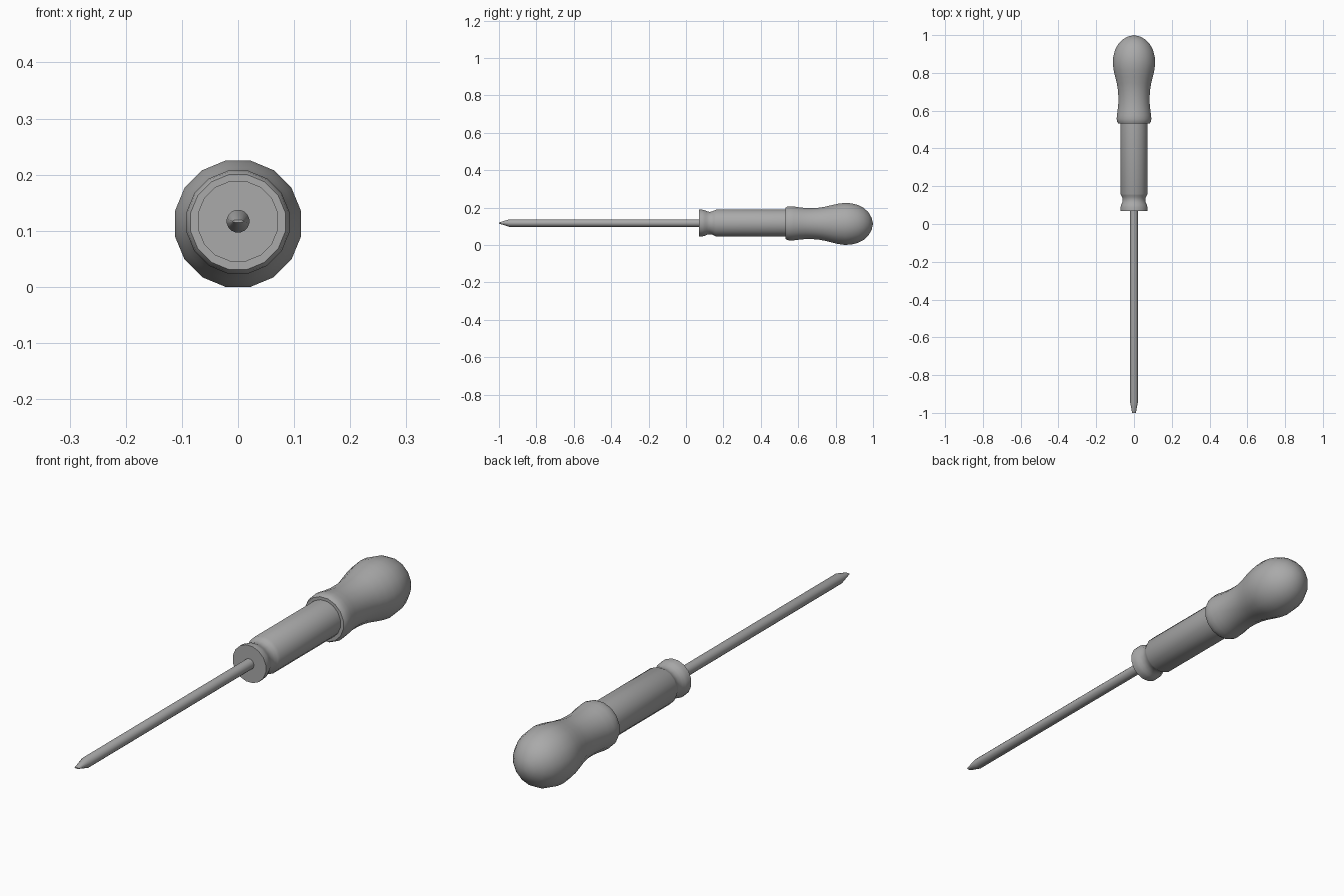
import bpy, bmesh, math

if "Cube" in bpy.data.objects:
    bpy.data.objects.remove(bpy.data.objects["Cube"])

SIDES = 16

grey = bpy.data.materials.new("dark_grey")
grey.diffuse_color = (0.4, 0.4, 0.4, 1)
grey.use_nodes = True
grey.node_tree.nodes["Principled BSDF"].inputs["Base Color"].default_value = grey.diffuse_color


def lathe(name, profile, axis, squash=None, angle=40):
    """Turn (y, radius) points around a lengthwise axis; axis(y) gives its height."""
    squash = squash or {}
    bm = bmesh.new()
    rings = []
    for i, (y, r) in enumerate(profile):
        if r == 0:
            rings.append([bm.verts.new((0, y, axis(y)))])
            continue
        k = squash.get(i, 1)
        ring = []
        for s in range(SIDES):
            a = 2 * math.pi * (s + 0.5) / SIDES
            ring.append(bm.verts.new((r * math.cos(a), y, axis(y) + k * r * math.sin(a))))
        rings.append(ring)
    for a, b in zip(rings, rings[1:]):
        for s in range(SIDES):
            t = (s + 1) % SIDES
            if len(b) == 1:
                bm.faces.new((a[s], a[t], b[0]))
            else:
                bm.faces.new((a[s], a[t], b[t], b[s]))
    for end in (rings[0], rings[-1]):
        if len(end) > 1:
            bm.faces.new(end)
    bmesh.ops.recalc_face_normals(bm, faces=bm.faces[:])
    mesh = bpy.data.meshes.new(name)
    bm.to_mesh(mesh)
    bm.free()
    mesh.materials.append(grey)
    obj = bpy.data.objects.new(name, mesh)
    bpy.context.collection.objects.link(obj)
    bpy.ops.object.select_all(action='DESELECT')
    obj.select_set(True)
    bpy.context.view_layer.objects.active = obj
    bpy.ops.object.shade_smooth_by_angle(angle=math.radians(angle))
    return obj


def straight(y):
    return 0.117


def handle_axis(y):
    # the grip sags very slightly towards its butt
    return 0.1155 - 0.003 * min(1, (y - 0.53) / 0.3)


# Steel shaft, tapering to a flattened blade tip
lathe("shaft", [(-1.0, 0.010), (-0.945, 0.0205), (0.09, 0.0205)], straight,
      squash={0: 0.25}, angle=30)

# Front collar, grooved neck and cylindrical barrel
lathe("barrel", [(0.07, 0.073), (0.088, 0.073), (0.101, 0.0695), (0.112, 0.064),
                 (0.127, 0.061), (0.140, 0.063), (0.150, 0.068), (0.160, 0.073),
                 (0.545, 0.073)], straight)

# Waisted grip with rounded butt
lathe("handle", [(0.533, 0.086), (0.542, 0.091), (0.556, 0.0935), (0.575, 0.0925),
                 (0.605, 0.088), (0.640, 0.0845), (0.675, 0.0845), (0.710, 0.087),
                 (0.745, 0.093), (0.780, 0.102), (0.815, 0.110), (0.850, 0.1147),
                 (0.885, 0.112), (0.920, 0.103), (0.950, 0.087), (0.975, 0.064),
                 (0.992, 0.034), (1.0, 0)], handle_axis, angle=50)
